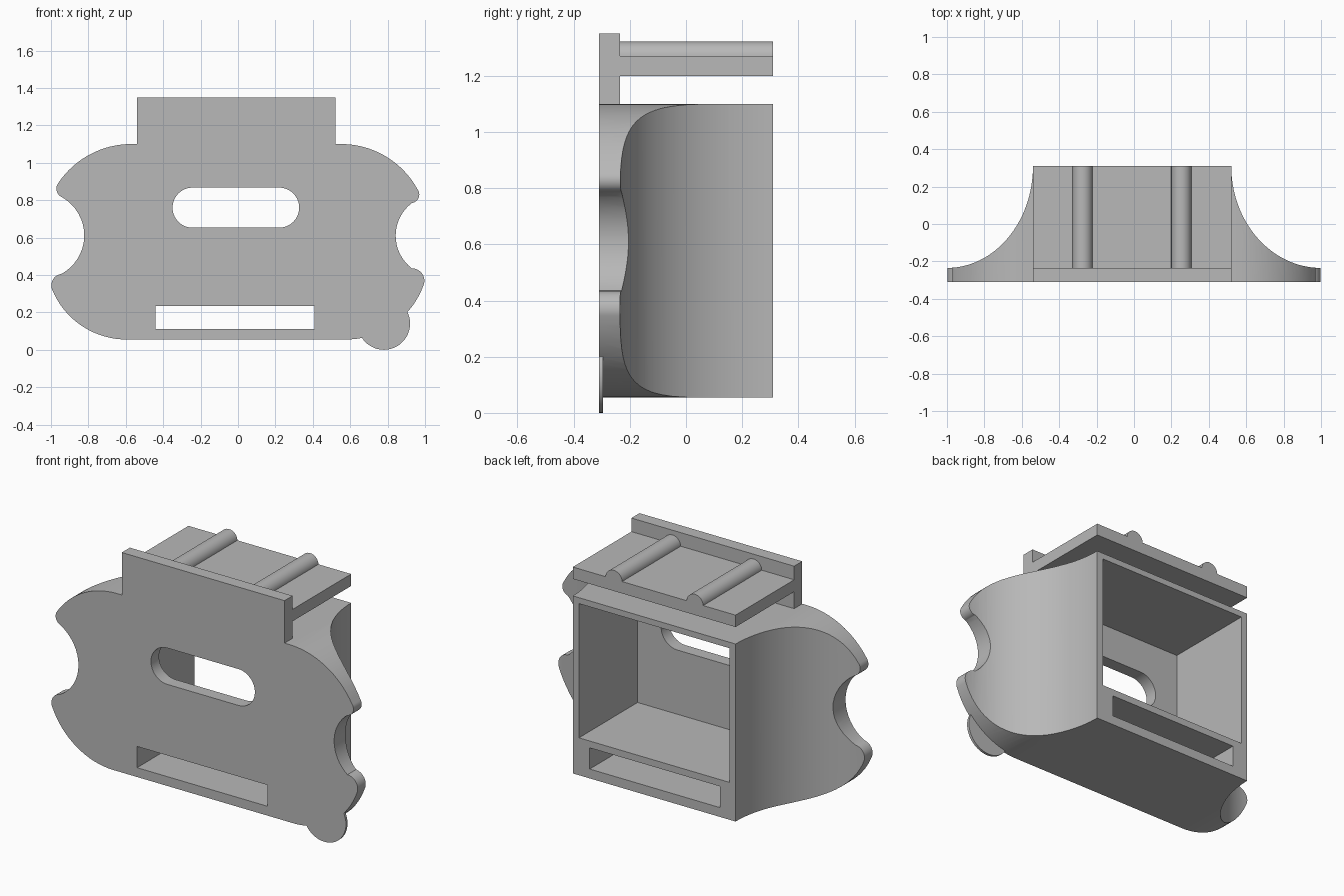
import bpy, bmesh
from math import sin, cos, pi, atan2, tau
from mathutils import Vector

cube = bpy.data.objects.get("Cube")
if cube:
    bpy.data.objects.remove(cube, do_unlink=True)

GREY = (0.48, 0.48, 0.48, 1)
mat = bpy.data.materials.new("plain grey")
mat.use_nodes = True
mat.diffuse_color = GREY
mat.node_tree.nodes["Principled BSDF"].inputs["Base Color"].default_value = GREY

FRONT, PLATE_BACK, BACK = -0.31, -0.235, 0.31
LEFT, RIGHT = -0.54, 0.52          # straight sides of the box
BOTTOM, TOP = 0.055, 1.10


def arc3(a, b, c, n=16):
    """Points on the circle from a through b up to (not including) c."""
    (ax, ay), (bx, by), (cx, cy) = a, b, c
    d = 2 * (ax * (by - cy) + bx * (cy - ay) + cx * (ay - by))
    sa, sb, sc = ax * ax + ay * ay, bx * bx + by * by, cx * cx + cy * cy
    ux = (sa * (by - cy) + sb * (cy - ay) + sc * (ay - by)) / d
    uy = (sa * (cx - bx) + sb * (ax - cx) + sc * (bx - ax)) / d
    r = ((ax - ux) ** 2 + (ay - uy) ** 2) ** 0.5
    t0, t1, t2 = (atan2(y - uy, x - ux) for x, y in (a, b, c))
    sweep = (t2 - t0) % tau
    if (t1 - t0) % tau > sweep:
        sweep -= tau
    return [(ux + r * cos(t0 + sweep * i / n), uy + r * sin(t0 + sweep * i / n)) for i in range(n)]


def ellipse(cx, cy, rx, ry, start, end, n=32):
    angles = [start + (end - start) * i / n for i in range(n + 1)]
    return [(cx + rx * cos(t), cy + ry * sin(t)) for t in angles]


def prism(name, pts, axis, lo, hi):
    """Extrude a flat profile along y or z."""
    place = (lambda p, t: (p[0], t, p[1])) if axis == "y" else (lambda p, t: (p[0], p[1], t))
    bm = bmesh.new()
    face = bm.faces.new([bm.verts.new(place(p, lo)) for p in pts])
    new = bmesh.ops.extrude_face_region(bm, geom=[face])["geom"]
    shift = Vector(place((0, 0), hi - lo))
    bmesh.ops.translate(bm, vec=shift, verts=[v for v in new if isinstance(v, bmesh.types.BMVert)])
    bmesh.ops.recalc_face_normals(bm, faces=bm.faces)
    mesh = bpy.data.meshes.new(name)
    bm.to_mesh(mesh)
    bm.free()
    mesh.materials.append(mat)
    obj = bpy.data.objects.new(name, mesh)
    bpy.context.collection.objects.link(obj)
    return obj


def box(name, x0, x1, y0, y1, z0, z1):
    return prism(name, [(x0, z0), (x1, z0), (x1, z1), (x0, z1)], "y", y0, y1)


def combine(obj, tool, operation):
    """Apply a boolean and drop the tool object."""
    mod = obj.modifiers.new("bool", "BOOLEAN")
    mod.operation, mod.solver, mod.object = operation, "EXACT", tool
    graph = bpy.context.evaluated_depsgraph_get()
    mesh = bpy.data.meshes.new_from_object(obj.evaluated_get(graph))
    obj.modifiers.clear()
    obj.data = mesh
    bpy.data.objects.remove(tool, do_unlink=True)


# Body: plan with concave flared sides, trimmed by the front silhouette
plan = [(-1.05, FRONT), (1.05, FRONT), (1.05, PLATE_BACK)]
plan += ellipse(1.0, BACK, 1.0 - RIGHT, BACK - PLATE_BACK, -pi / 2, -pi)
plan += ellipse(-1.0, BACK, LEFT + 1.0, BACK - PLATE_BACK, 0, -pi / 2)
plan += [(-1.05, PLATE_BACK)]
body = prism("body", plan, "z", -0.1, 1.3)

arcs = [
    ((-0.57, TOP), (-0.80, 1.04), (-0.962, 0.89)),            # upper shoulder
    ((-0.962, 0.89), (-0.968, 0.845), (-0.94, 0.815)),        # upper lobe
    ((-0.94, 0.815), (-0.822, 0.61), (-0.945, 0.405)),        # side notch
    ((-0.945, 0.405), (-0.99, 0.375), (-0.995, 0.325)),       # lower lobe
    ((-0.995, 0.325), (-0.82, 0.118), (-0.59, BOTTOM)),       # lower shoulder
    ((0.57, BOTTOM), (0.80, 0.115), (0.992, 0.345)),
    ((0.992, 0.345), (0.993, 0.39), (0.93, 0.435)),
    ((0.93, 0.435), (0.843, 0.605), (0.93, 0.785)),
    ((0.93, 0.785), (0.968, 0.82), (0.96, 0.858)),
    ((0.96, 0.858), (0.80, 1.028), (0.54, TOP)),
]
outline = []
for i, arc in enumerate(arcs):
    outline += arc3(*arc)
    if i in (4, 9):
        outline.append(arc[2])
combine(body, prism("silhouette", outline, "y", FRONT - 0.1, BACK + 0.1), "INTERSECT")

# Open box at the back, long slot below it and rounded window in front
combine(body, box("cavity", -0.50, 0.48, PLATE_BACK, 0.5, 0.275, 1.065), "DIFFERENCE")
combine(body, box("slot", -0.44, 0.41, -0.5, 0.5, 0.11, 0.235), "DIFFERENCE")
window = ellipse(0.22, 0.76, 0.107, 0.107, -pi / 2, pi / 2)
window += ellipse(-0.243, 0.76, 0.107, 0.107, pi / 2, 3 * pi / 2)
combine(body, prism("window", window, "y", -0.5, -0.1), "DIFFERENCE")

# Upright tab and the shelf behind it, with two rounded rails
parts = [body]
parts.append(box("upright_tab", LEFT, RIGHT, FRONT, PLATE_BACK, TOP, 1.35))
parts.append(box("shelf", LEFT, RIGHT, PLATE_BACK, BACK, 1.20, 1.27))
for side, x in (("right", -0.275), ("left", 0.253)):
    rail = ellipse(x, 1.268, 0.054, 0.054, 0, pi, 20)
    parts.append(prism(side + "_rail", rail, "y", PLATE_BACK, BACK))

# Thin round foot pad at the lower corner
pad = ellipse(0.78, 0.14, 0.14, 0.14, 0, tau, 48)[:-1]
parts.append(prism("corner_pad", pad, "y", FRONT, FRONT + 0.015))

# Smooth curves, keep sharp edges
bpy.ops.object.select_all(action="DESELECT")
for obj in parts:
    obj.select_set(True)
bpy.context.view_layer.objects.active = body
bpy.ops.object.shade_smooth_by_angle(angle=pi / 6)
